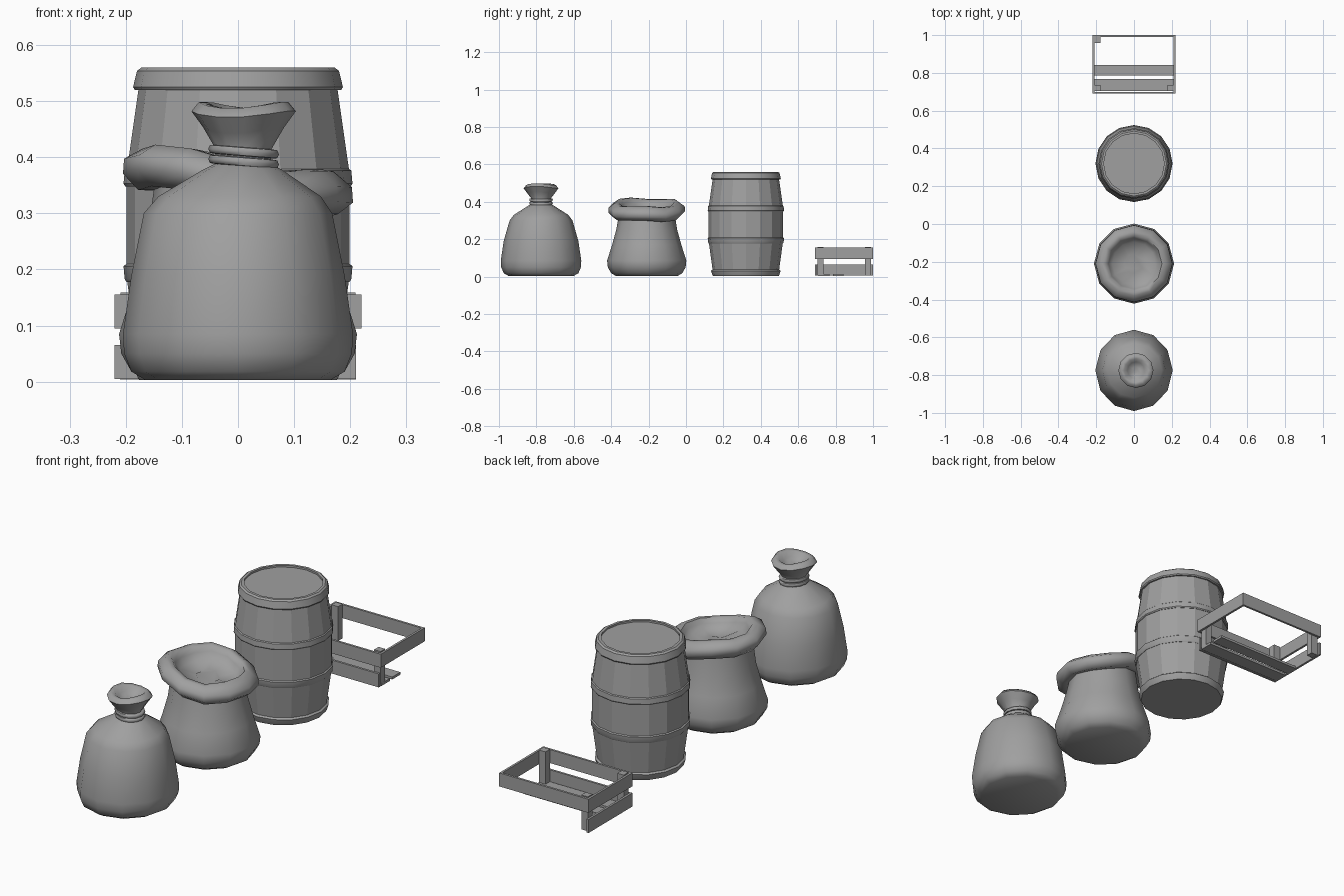
import bpy, bmesh, math
from math import sin, cos, pi, radians
from mathutils import Vector

if "Cube" in bpy.data.objects:
    bpy.data.objects.remove(bpy.data.objects["Cube"], do_unlink=True)

grey = bpy.data.materials.new("plain_grey")
grey.use_nodes = True
COLOUR = (0.35, 0.35, 0.35, 1)
grey.diffuse_color = COLOUR
shader = next(n for n in grey.node_tree.nodes if n.type == 'BSDF_PRINCIPLED')
shader.inputs["Base Color"].default_value = COLOUR


def finish(name, bm, smooth=None):
    bmesh.ops.recalc_face_normals(bm, faces=bm.faces)
    mesh = bpy.data.meshes.new(name)
    bm.to_mesh(mesh)
    bm.free()
    mesh.materials.append(grey)
    obj = bpy.data.objects.new(name, mesh)
    bpy.context.collection.objects.link(obj)
    if smooth:
        bpy.ops.object.select_all(action='DESELECT')
        obj.select_set(True)
        bpy.context.view_layer.objects.active = obj
        bpy.ops.object.shade_smooth_by_angle(angle=radians(smooth))
    return obj


def lathe(name, profile, centre, sides, smooth=None, closed=False, bend=None):
    """Revolve (radius, height) points; closed joins the profile into a ring."""
    bm = bmesh.new()
    rows = []
    for i, (r, z) in enumerate(profile):
        row = []
        for k in range(sides):
            a = 2 * pi * k / sides
            p = Vector((r * cos(a), r * sin(a), z))
            if bend:
                p = bend(p, a)
            row.append(bm.verts.new(p + Vector(centre)))
        rows.append(row)
    pairs = list(zip(rows, rows[1:]))
    if closed:
        pairs.append((rows[-1], rows[0]))
    else:
        bm.faces.new(rows[0])
        bm.faces.new(rows[-1])
    for low, high in pairs:
        for k in range(sides):
            j = (k + 1) % sides
            bm.faces.new((low[k], low[j], high[j], high[k]))
    return finish(name, bm, smooth)


def box(name, x, y, z):
    bm = bmesh.new()
    bmesh.ops.create_cube(bm, size=1)
    for v in bm.verts:
        v.co = [lo + (c + 0.5) * (hi - lo) for c, (lo, hi) in zip(v.co, (x, y, z))]
    return finish(name, bm)


# Tied sack, with a slightly crooked open mouth
def tied_bend(p, a):
    t = max(0, min(1, (p.z - 0.3) / 0.1))
    p.x += 0.01 * t
    if p.z > 0.44:
        p.z += 0.006 * cos(2 * a + 0.6)
    if p.z < 0.3:
        p.y *= 1.05
    return p


lathe("tied_sack", [(0.165, 0.003), (0.19, 0.018), (0.203, 0.05), (0.205, 0.085),
                    (0.19, 0.19), (0.168, 0.3), (0.145, 0.33), (0.07, 0.378),
                    (0.05, 0.388), (0.05, 0.415), (0.072, 0.448), (0.093, 0.477),
                    (0.08, 0.493), (0.062, 0.492), (0.045, 0.47), (0.02, 0.458)],
      (0, -0.775, 0), 12, 60, bend=tied_bend)


# Two turns of rope around the neck
def rope_tilt(p, a):
    p.z -= 0.08 * p.x
    return p


for i, z in enumerate((0.392, 0.41)):
    lathe(f"neck_rope_{i + 1}", [(0.05, z - 0.008), (0.06, z - 0.007),
                                 (0.063, z), (0.06, z + 0.007), (0.05, z + 0.008)],
          (0.01, -0.775, 0), 12, 60, closed=True, bend=rope_tilt)


# Open sack with a rolled, sloping rim
def open_bend(p, a):
    if p.z > 0.28:
        p.z += -0.16 * p.x + 0.008 * cos(3 * a + 0.5) * (p.length > 0.3)
    return p


lathe("open_sack", [(0.165, 0.003), (0.19, 0.018), (0.208, 0.05), (0.212, 0.085),
                    (0.185, 0.17), (0.163, 0.25), (0.15, 0.325), (0.178, 0.32),
                    (0.205, 0.345), (0.203, 0.372), (0.17, 0.395), (0.148, 0.395),
                    (0.135, 0.375), (0.115, 0.35), (0.05, 0.342)],
      (0, -0.21, 0), 12, 60, bend=open_bend)

# Barrel with flat staves and a sunken lid
BARREL = (0, 0.32, 0)
lathe("barrel_staves", [(0.17, 0.003), (0.177, 0.03), (0.199, 0.19), (0.199, 0.37),
                        (0.176, 0.53), (0.168, 0.552)], BARREL, 16)
for name, z, low_r, high_r, h in (("bottom_hoop", 0.003, 0.179, 0.186, 0.034),
                                  ("lower_hoop", 0.178, 0.202, 0.204, 0.034),
                                  ("upper_hoop", 0.348, 0.204, 0.202, 0.034),
                                  ("top_hoop", 0.52, 0.187, 0.18, 0.04)):
    inner = 0.16 if name == "top_hoop" else 0.165
    lathe(name, [(inner, z), (low_r - 0.003, z), (low_r, z + 0.005),
                 (high_r, z + h - 0.006), (high_r - 0.008, z + h), (inner, z + h)],
          BARREL, 16, 35, closed=True)

# Broken crate: upper rails all round
X, FRONT, BACK, T = 0.22, 0.69, 1.0, 0.01
UPPER, LOWER = (0.095, 0.155), (0.005, 0.065)
for side, s in (("left", 1), ("right", -1)):
    box(f"crate_{side}_upper_rail", sorted((s * X, s * (X - T))), (FRONT, BACK), UPPER)
box("crate_front_upper_rail", (T - X, X - T), (FRONT, FRONT + T), UPPER)
box("crate_back_upper_rail", (T - X, X - T), (BACK - T, BACK), UPPER)

# Remaining lower rails
box("crate_right_lower_rail", (-X, T - X), (FRONT, BACK), LOWER)
box("crate_front_lower_rail", (T - X, X - T), (FRONT, FRONT + T), LOWER)

# Floor slats
for i, (y0, y1) in enumerate(((0.705, 0.768), (0.785, 0.842))):
    box(f"crate_floor_slat_{i + 1}", (T - X, X - T), (y0, y1), (0.004, 0.015))

# Corner posts
for name, x, y in (("front_left", 0.193, 0.72), ("front_right", -0.193, 0.72),
                   ("back_right", -0.193, 0.973)):
    box(f"crate_{name}_post", (x - 0.016, x + 0.016), (y - 0.016, y + 0.016), (0.006, 0.159))
